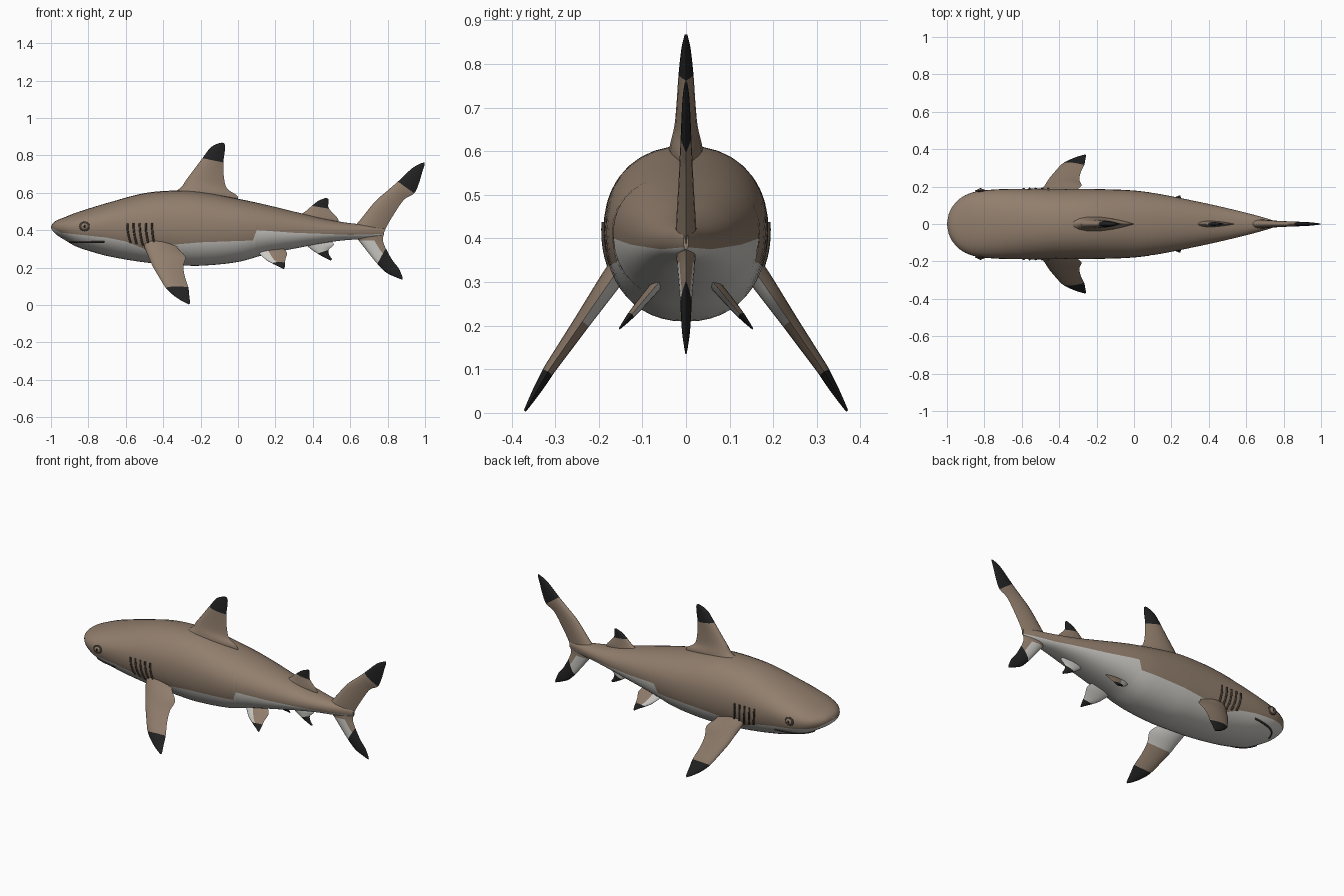
import bpy, bmesh, math
from mathutils import Vector

if "Cube" in bpy.data.objects:
    bpy.data.objects.remove(bpy.data.objects["Cube"])


def material(name, rgb):
    m = bpy.data.materials.new(name)
    m.diffuse_color = (*rgb, 1)
    m.use_nodes = True
    m.node_tree.nodes["Principled BSDF"].inputs["Base Color"].default_value = m.diffuse_color
    return m


BROWN = material("skin brown", (0.285, 0.209, 0.152))
WHITE = material("belly white", (0.60, 0.59, 0.555))
BLACK = material("fin tip black", (0.016, 0.016, 0.017))
DARK = material("crease dark brown", (0.055, 0.042, 0.033))
SKIN = [BROWN, WHITE, BLACK]


def smooth(ob, angle=50):
    bpy.ops.object.select_all(action='DESELECT')
    ob.select_set(True)
    bpy.context.view_layer.objects.active = ob
    bpy.ops.object.shade_smooth_by_angle(angle=math.radians(angle))


def loft(name, rings, rule):
    """Skin closed rings; rule(ring, point) gives the material index."""
    bm = bmesh.new()
    vs = [[bm.verts.new(p) for p in r] for r in rings]
    n = len(vs[0])
    for i in range(len(vs) - 1):
        for j in range(n):
            k = (j + 1) % n
            f = bm.faces.new((vs[i][j], vs[i][k], vs[i + 1][k], vs[i + 1][j]))
            f.material_index = rule(i, j)
    bm.faces.new(vs[0]).material_index = rule(0, 0)
    bm.faces.new(vs[-1]).material_index = rule(len(vs) - 2, 0)
    bmesh.ops.recalc_face_normals(bm, faces=bm.faces)
    me = bpy.data.meshes.new(name)
    bm.to_mesh(me)
    bm.free()
    ob = bpy.data.objects.new(name, me)
    bpy.context.collection.objects.link(ob)
    for m in SKIN:
        me.materials.append(m)
    smooth(ob)
    return ob


# ---- Body: x, top, bottom, half width, height of the widest line
BODY = [
    (-1.0, .418, .412, .002, .415), (-.99, .437, .395, .054, .415),
    (-.97, .452, .375, .094, .415), (-.93, .468, .35, .137, .415),
    (-.87, .492, .315, .167, .415), (-.8, .515, .29, .180, .415),
    (-.69, .548, .26, .187, .42), (-.5, .598, .228, .189, .42),
    (-.33, .612, .214, .188, .42), (-.2, .605, .21, .187, .42),
    (0, .568, .23, .179, .415), (.14, .538, .268, .160, .41),
    (.33, .492, .307, .122, .40), (.45, .463, .33, .096, .395),
    (.56, .443, .345, .070, .395), (.65, .432, .352, .047, .395),
    (.72, .425, .36, .027, .395), (.78, .41, .375, .006, .393)]
# colour line between back and belly
LINE = [(-1, .415), (-.95, .387), (-.85, .376), (-.7, .36), (-.6, .34),
        (-.5, .30), (-.44, .275), (-.38, .285), (-.35, .322), (-.2, .335),
        (.08, .345), (.10, .40), (.15, .397), (.3, .386), (.6, .375), (.8, .38)]
P = 2.2


def body_at(x):
    """Smooth interpolation of the body table."""
    i = max(k for k in range(len(BODY) - 1) if BODY[k][0] <= x or k == 0)
    a, b = BODY[i], BODY[i + 1]
    h = b[0] - a[0]
    t = (x - a[0]) / h

    def slope(k, c):
        p, q = BODY[max(k - 1, 0)], BODY[min(k + 1, len(BODY) - 1)]
        return (q[c] - p[c]) / (q[0] - p[0])
    return [(2*t**3 - 3*t*t + 1) * a[c] + (t**3 - 2*t*t + t) * h * slope(i, c)
            + (3*t*t - 2*t**3) * b[c] + (t**3 - t*t) * h * slope(i + 1, c)
            for c in range(1, 5)]


def line_at(x):
    for (x0, z0), (x1, z1) in zip(LINE, LINE[1:]):
        if x <= x1:
            return z0 + (z1 - z0) * (x - x0) / (x1 - x0)
    return LINE[-1][1]


def skin_y(x, z):
    top, bot, w, c = body_at(x)
    h = top - c if z > c else c - bot
    return w * max(0, 1 - min(1, abs(z - c) / h) ** P) ** (1 / P)


UP, LOW = 11, 9


def body_ring(x):
    top, bot, w, c = body_at(x)
    zb = min(max(line_at(x), bot + .001), top - .001)
    h = top - c if zb > c else c - bot
    split = math.copysign(math.asin(min(1, (abs(zb - c) / h) ** (P / 2))), zb - c)
    q = math.pi / 2
    angles = [q + (split - q) * i / UP for i in range(UP)]
    angles += [split + (-q - split) * i / LOW for i in range(LOW + 1)]
    half = []
    for a in angles:
        s, k = math.sin(a), max(0, math.cos(a))
        z = c + math.copysign(abs(s) ** (2 / P), s) * (top - c if s > 0 else c - bot)
        half.append((w * k ** (2 / P), z))
    return ([(x, y, z) for y, z in half]
            + [(x, -y, z) for y, z in half[-2:0:-1]])


xs = {p[0] for p in LINE if p[0] < .78} | {.78}
for a, b in zip(BODY, BODY[1:]):
    xs |= {round(a[0] + (b[0] - a[0]) * i / 5, 4) for i in range(5)}
N = 2 * (UP + LOW)
loft("body", [body_ring(x) for x in sorted(xs)],
     lambda i, j: 0 if j < UP or j >= N - UP else 1)


# ---- Fins: rows of (front x, front z, rear x, rear z, half thickness)
def catmull(rows, i, t):
    p = [rows[min(max(i + k, 0), len(rows) - 1)] for k in (-1, 0, 1, 2)]
    return [.5 * (2*b + (c - a)*t + (2*a - 5*b + 4*c - d)*t*t
                  + (3*b - a - 3*c + d)*t**3) for a, b, c, d in zip(*p)]


def fin(name, rows, tip, normal=(0, 1, 0), y_of=lambda z: 0, side=1,
        base=lambda s, t, upper: 0):
    M, K = 5, 10
    nrm = Vector((0, normal[1] * side, normal[2]))
    chord = [(1 - math.cos(math.pi * k / K)) / 2 for k in range(K + 1)]
    rings = []
    for i in range((len(rows) - 1) * M + 1):
        k = min(i // M, len(rows) - 2)
        fx, fz, rx, rz, th = catmull(rows, k, i / M - k)
        f = Vector((fx, side * y_of(fz), fz))
        r = Vector((rx, side * y_of(rz), rz))
        thick = [2.6 * th * math.sqrt(t) * (1 - t) for t in chord]
        rings.append([f.lerp(r, t) + nrm * h for t, h in zip(chord, thick)]
                     + [f.lerp(r, chord[j]) - nrm * thick[j]
                        for j in range(K - 1, 0, -1)])

    def rule(i, j):
        s = i / M
        t = chord[j] if j < K else chord[2 * K - j - 1]
        return 2 if s >= tip else base(s, t, j < K)
    return loft(name, rings, rule)


fin("dorsal_fin", [
    (-.42, .565, .0, .555, .042), (-.315, .62, -.005, .585, .038),
    (-.275, .672, -.06, .625, .027), (-.243, .714, -.076, .69, .022),
    (-.19, .785, -.078, .762, .017), (-.15, .838, -.071, .82, .011),
    (-.115, .86, -.069, .85, .006), (-.085, .868, -.073, .864, .003)], 4)
fin("second_dorsal_fin", [
    (.31, .47, .53, .44, .018), (.36, .50, .535, .46, .014),
    (.395, .53, .487, .515, .010), (.43, .557, .483, .545, .007),
    (.47, .573, .483, .567, .003)], 2)
fin("anal_fin", [
    (.35, .335, .50, .34, .014), (.385, .303, .512, .322, .012),
    (.425, .275, .485, .295, .009), (.46, .255, .487, .27, .006),
    (.495, .238, .503, .245, .002)], 2, base=lambda s, t, u: 1)
fin("tail_upper_lobe", [
    (.60, .40, .775, .36, .026), (.645, .445, .79, .41, .023),
    (.73, .55, .843, .50, .017), (.80, .612, .89, .565, .014),
    (.855, .66, .942, .597, .012), (.93, .73, .967, .65, .009),
    (.975, .756, .985, .71, .005), (.996, .762, .998, .75, .002)], 4)
fin("tail_lower_lobe", [
    (.60, .40, .78, .40, .024), (.645, .345, .775, .345, .021),
    (.70, .275, .785, .315, .016), (.745, .22, .79, .303, .013),
    (.79, .175, .825, .24, .010), (.84, .15, .86, .195, .006),
    (.878, .135, .881, .145, .002)], 3,
    base=lambda s, t, u: 1 if s >= 1 and t < .6 else 0)

PECTORAL = [
    (-.505, .34, -.34, .34, .026), (-.497, .30, -.32, .30, .025),
    (-.475, .25, -.281, .258, .022), (-.455, .205, -.292, .21, .019),
    (-.42, .145, -.285, .155, .016), (-.385, .09, -.266, .095, .013),
    (-.345, .052, -.262, .06, .010), (-.30, .022, -.258, .03, .006),
    (-.264, .004, -.256, .009, .003)]
PELVIC = [
    (.10, .305, .24, .305, .013), (.115, .275, .262, .278, .012),
    (.15, .242, .254, .247, .010), (.185, .222, .252, .227, .008),
    (.22, .205, .251, .21, .005), (.243, .192, .249, .197, .002)]


def tube(name, pts, r):
    cu = bpy.data.curves.new(name, 'CURVE')
    cu.dimensions = '3D'
    cu.bevel_depth = r
    cu.bevel_resolution = 2
    cu.use_fill_caps = True
    sp = cu.splines.new('POLY')
    sp.points.add(len(pts) - 1)
    for p, co in zip(sp.points, pts):
        p.co = (*co, 1)
    cu.materials.append(DARK)
    ob = bpy.data.objects.new(name, cu)
    bpy.context.collection.objects.link(ob)
    bpy.ops.object.select_all(action='DESELECT')
    ob.select_set(True)
    bpy.context.view_layer.objects.active = ob
    bpy.ops.object.convert(target='MESH')
    smooth(bpy.context.view_layer.objects.active)


def ball(name, loc, scale, mat):
    bpy.ops.mesh.primitive_uv_sphere_add(segments=20, ring_count=12, location=loc)
    ob = bpy.context.object
    ob.name = name
    ob.scale = scale
    ob.data.materials.append(mat)
    smooth(ob)


for side, tag in ((-1, "right"), (1, "left")):
    # paired fins
    fin("pectoral_fin_" + tag, PECTORAL, 5, (0, .83, .55),
        lambda z: .175 + (.30 - z) * .69 - max(0, .1 - z) * .1, side,
        lambda s, t, u: 0 if u or s >= 3 else 1)
    fin("pelvic_fin_" + tag, PELVIC, 3, (0, .76, .65),
        lambda z: .07 + (.29 - z) * .85, side,
        lambda s, t, u: 0 if u and t > .25 else 1)
    # gill slits
    for g in range(5):
        pts = []
        for k in range(9):
            u = k / 8
            x = -.592 + .033 * g + .018 * u * u
            z = .437 - u * (.105 + .007 * g)
            pts.append((x, side * skin_y(x, z), z))
        tube(f"gill_slit_{g + 1}_{tag}", pts, .0055)
    # mouth line
    tube("mouth_" + tag, [
        (x, side * skin_y(x, .337), .337)
        for x in [-.903 + .19 * (k / 14) ** 2 for k in range(15)]], .005)
    # eye
    y = side * skin_y(-.82, .42)
    ball("eye_rim_" + tag, (-.82, y, .42), (.029, .008, .026), DARK)
    ball("eye_iris_" + tag, (-.82, y, .42), (.021, .012, .019), BROWN)
    ball("eye_pupil_" + tag, (-.82, y, .42), (.008, .015, .013), BLACK)
